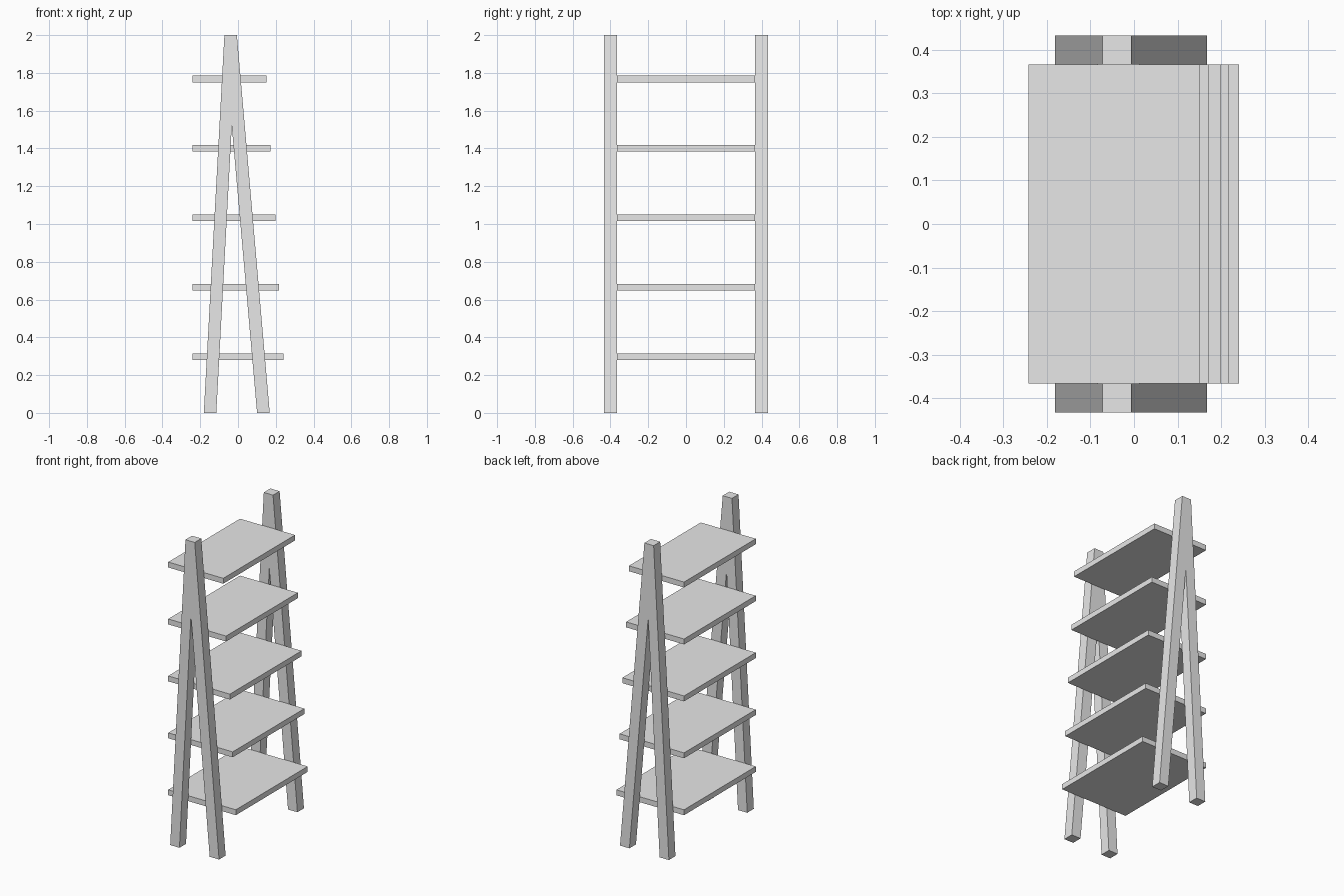
import bpy
import bmesh

default = bpy.data.objects.get("Cube")
if default:
    bpy.data.objects.remove(default, do_unlink=True)

# Single plain grey material
GREY = (0.8, 0.8, 0.8, 1.0)
grey = bpy.data.materials.new("plain_grey")
grey.use_nodes = True
grey.diffuse_color = GREY
for node in grey.node_tree.nodes:
    if node.type == 'BSDF_PRINCIPLED':
        node.inputs["Base Color"].default_value = GREY


def extrude_profile(name, outline, y_min, y_max):
    """Solid made from an x-z outline swept along y."""
    bm = bmesh.new()
    face = bm.faces.new([bm.verts.new((x, y_min, z)) for x, z in outline])
    swept = bmesh.ops.extrude_face_region(bm, geom=[face])["geom"]
    moved = [v for v in swept if isinstance(v, bmesh.types.BMVert)]
    bmesh.ops.translate(bm, verts=moved, vec=(0, y_max - y_min, 0))
    bmesh.ops.recalc_face_normals(bm, faces=bm.faces)
    mesh = bpy.data.meshes.new(name)
    bm.to_mesh(mesh)
    bm.free()
    mesh.materials.append(grey)
    obj = bpy.data.objects.new(name, mesh)
    bpy.context.collection.objects.link(obj)
    return obj


# A-shaped end frames: two slanted legs joined at the top
INNER, OUTER = 0.366, 0.433
a_frame = [(-0.181, 0), (-0.115, 0), (-0.033, 1.52), (0.101, 0),
           (0.168, 0), (-0.006, 2), (-0.072, 2)]
extrude_profile("front_leg_frame", a_frame, -OUTER, -INNER)
extrude_profile("back_leg_frame", a_frame, INNER, OUTER)

# Shelves: flush on one side, getting shallower towards the top
SHELF_EDGE, THICKNESS = -0.242, 0.035
for i, right_edge in enumerate([0.241, 0.218, 0.198, 0.171, 0.151]):
    z = 0.28 + 0.3675 * i
    board = [(SHELF_EDGE, z), (right_edge, z),
             (right_edge, z + THICKNESS), (SHELF_EDGE, z + THICKNESS)]
    extrude_profile(f"shelf_{i + 1}", board, -INNER, INNER)
